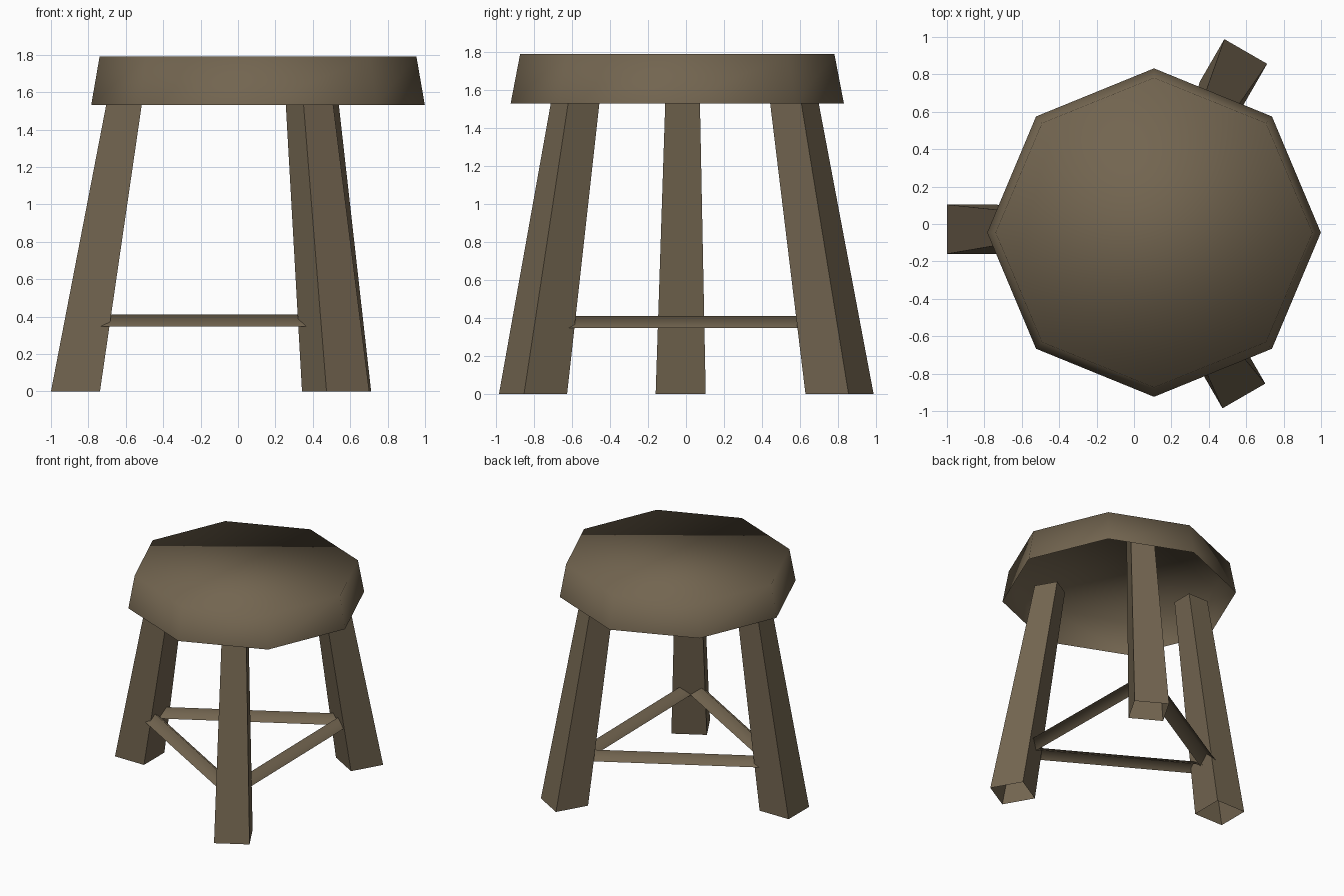
import bpy
import math
from mathutils import Matrix, Vector

if "Cube" in bpy.data.objects:
    bpy.data.objects.remove(bpy.data.objects["Cube"])

wood = bpy.data.materials.new("brown wood")
wood.diffuse_color = (0.17, 0.13, 0.08, 1)
wood.use_nodes = True
wood.node_tree.nodes["Principled BSDF"].inputs["Base Color"].default_value = wood.diffuse_color


def make_object(name, verts, faces, smooth):
    mesh = bpy.data.meshes.new(name)
    mesh.from_pydata(verts, [], faces)
    mesh.materials.append(wood)
    for poly in mesh.polygons:
        poly.use_smooth = smooth
    obj = bpy.data.objects.new(name, mesh)
    bpy.context.collection.objects.link(obj)
    return obj


def loft(name, lower, upper, smooth=False, top_cap=False, closed=True):
    """Join two matching rings with walls; optionally cap the upper ring."""
    n = len(lower)
    faces = [(i, (i + 1) % n, n + (i + 1) % n, n + i)
             for i in range(n if closed else n - 1)]
    if top_cap:
        faces.append(tuple(range(n, 2 * n)))
    return make_object(name, lower + upper, faces, smooth)


# Seat: tapered octagonal shell, hollow underneath, softly shaded
def octagon(rx, ry, z):
    return [(0.107 + rx * math.cos(i * math.pi / 4),
             -0.046 + ry * math.sin(i * math.pi / 4), z) for i in range(8)]


loft("seat", octagon(0.892, 0.878, 1.53), octagon(0.847, 0.828, 1.79),
     smooth=True, top_cap=True)

# Legs: splayed, tapered square tubes, open at the foot, reaching into the seat
CENTRE = Vector((0.065, 0, 0))
TOP = 1.73
K = TOP / 1.53  # extends the taper measured at the seat's lower rim


def leg_ring(angle, r_in, r_out, half, z, shift):
    turn = Matrix.Rotation(math.radians(angle), 3, 'Z')
    corners = [(r_in, -half), (r_out, -half), (r_out, half), (r_in, half)]
    return [CENTRE + Vector((*shift, z)) + turn @ Vector((r, t, 0))
            for r, t in corners]


def extend(foot, rim):
    return foot + (rim - foot) * K


for name, angle, foot_shift, top_shift in (
        ("left_leg", 180, (0, -0.028), (0, -0.018)),
        ("back_right_leg", 60, (0, 0), (0.01, -0.013)),
        ("front_right_leg", -60, (-0.01, 0.003), (-0.02, 0))):
    loft(name,
         leg_ring(angle, 0.803, 1.065, 0.132, 0, foot_shift),
         leg_ring(angle, extend(0.803, 0.580), extend(1.065, 0.770),
                  extend(0.132, 0.0915), TOP,
                  [extend(a, b) for a, b in zip(foot_shift, top_shift)]),
         top_cap=True)

# Stretchers: ridged bars, open underneath, joining neighbouring legs
for name, angle, ridge in (("right_stretcher", 0.8, 0.415),
                           ("back_stretcher", 120, 0.415),
                           ("front_stretcher", -120, 0.45)):
    turn = Matrix.Rotation(math.radians(angle), 3, 'Z')
    section = [(ridge - 0.07, 0.347), (ridge, 0.41), (ridge + 0.07, 0.347)]
    ends = [[CENTRE + Vector((-0.005, -0.008, 0)) + turn @ Vector((r, t, z))
             for r, z in section] for t in (-0.71, 0.71)]
    loft(name, ends[0], ends[1], smooth=True, closed=False)
